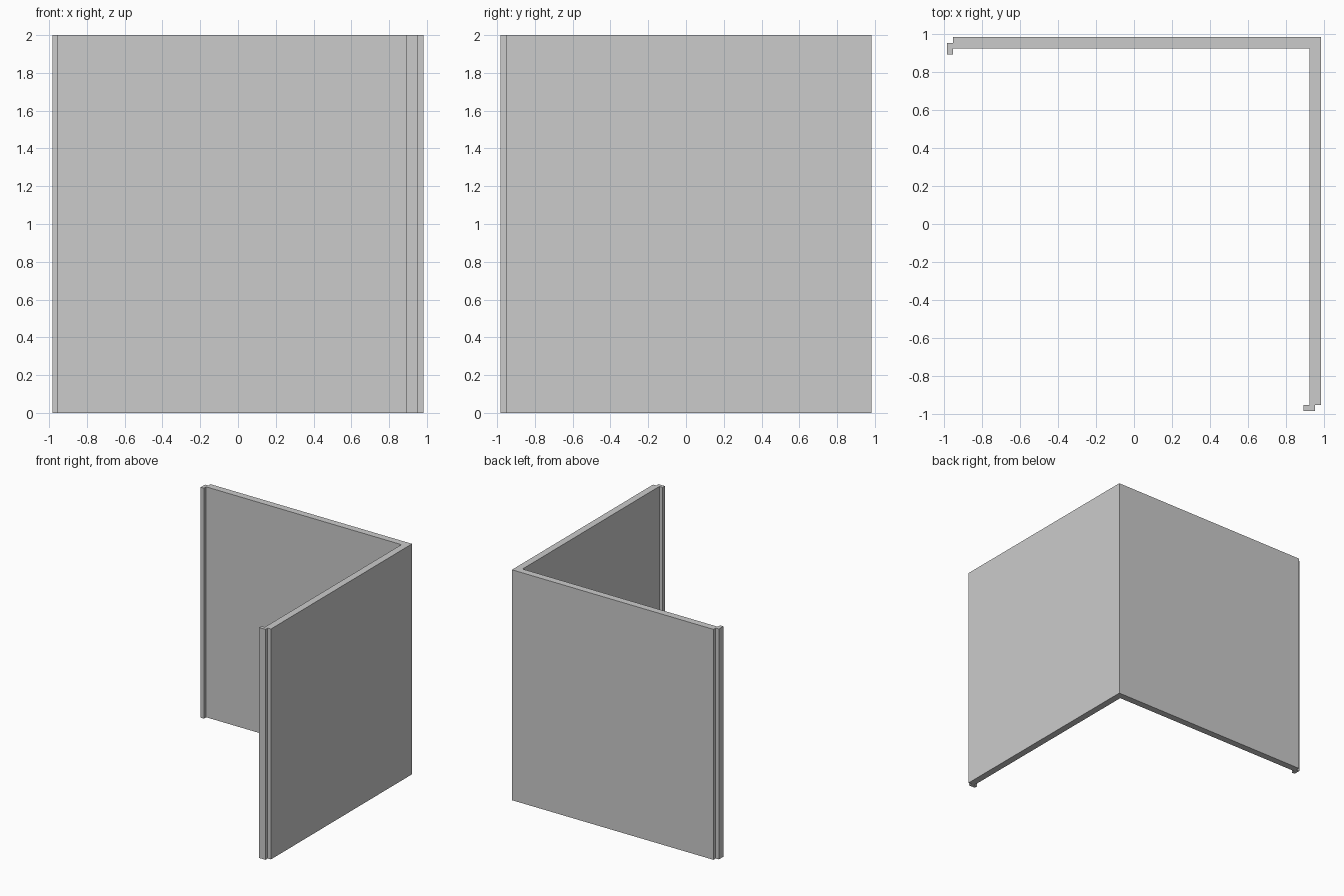
import bpy
import bmesh

HEIGHT = 2.0
EDGE = 0.983      # half width of the corner
THICK = 0.06      # wall thickness
LIP = 0.031       # offset of the end tongues

cube = bpy.data.objects.get("Cube")
if cube:
    bpy.data.objects.remove(cube, do_unlink=True)

# Flat grey material
grey = bpy.data.materials.new("plain_grey")
grey.use_nodes = True
colour = (0.6, 0.6, 0.6, 1)
grey.diffuse_color = colour
grey.node_tree.nodes["Principled BSDF"].inputs["Base Color"].default_value = colour

# Back wall outline from inner corner around the tongue to outer corner
inner = EDGE - THICK
step = EDGE - LIP
half = [
    (-step, inner),
    (-step, inner - LIP),
    (-EDGE, inner - LIP),
    (-EDGE, step),
    (-step, step),
    (-step, EDGE),
]
# Side wall outline is the same, mirrored across the diagonal
mirrored = [(y, x) for x, y in reversed(half)]
profile = [(inner, inner)] + half + [(EDGE, EDGE)] + mirrored

# Extrude the outline into the corner wall
bm = bmesh.new()
base = bm.faces.new([bm.verts.new((x, y, 0)) for x, y in profile])
result = bmesh.ops.extrude_face_region(bm, geom=[base], use_keep_orig=True)
top = [v for v in result["geom"] if isinstance(v, bmesh.types.BMVert)]
bmesh.ops.translate(bm, verts=top, vec=(0, 0, HEIGHT))
bmesh.ops.recalc_face_normals(bm, faces=bm.faces)

mesh = bpy.data.meshes.new("corner_wall")
bm.to_mesh(mesh)
bm.free()
mesh.materials.append(grey)
wall = bpy.data.objects.new("corner_wall", mesh)
bpy.context.collection.objects.link(wall)
